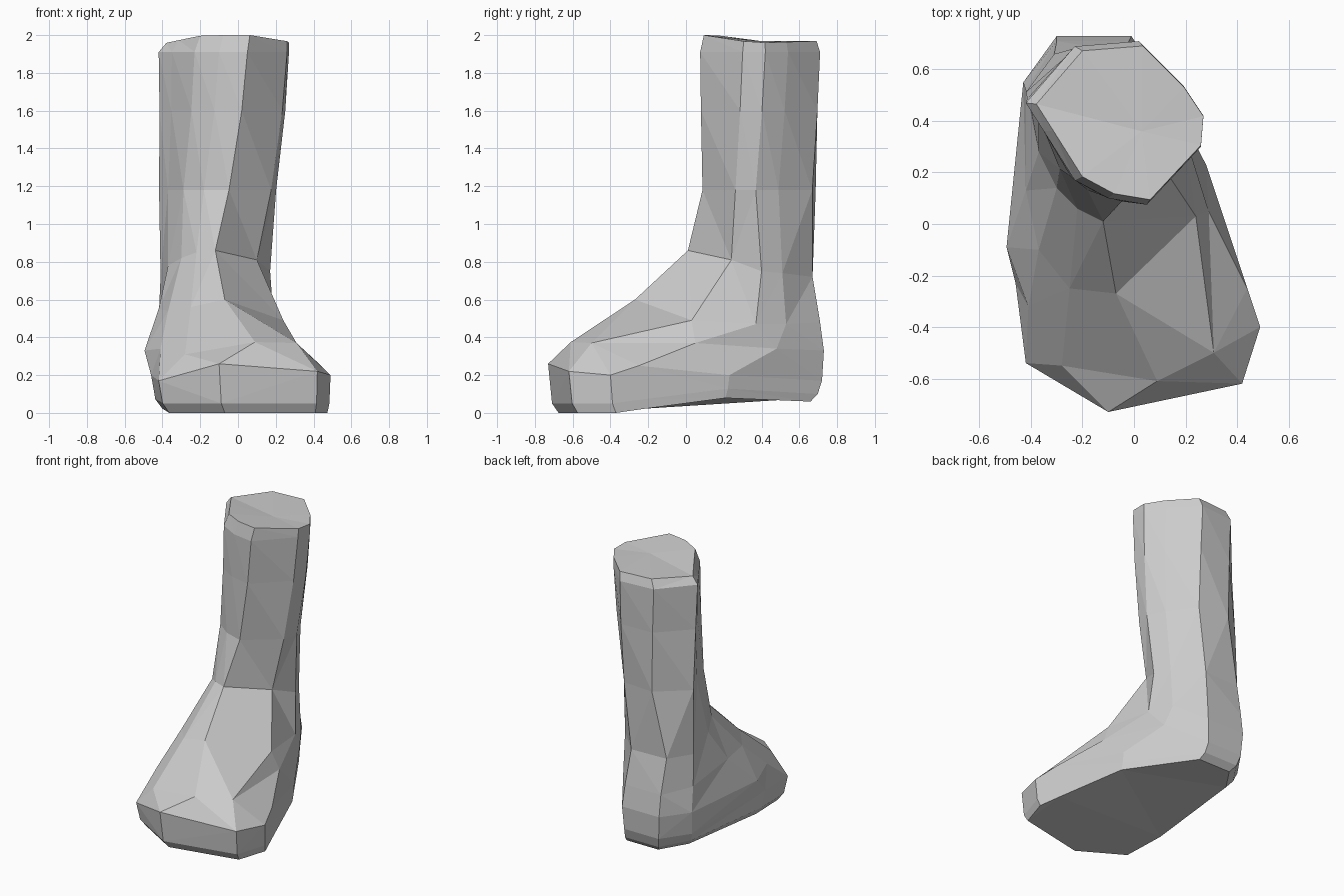
import bpy, bmesh
from math import radians
from mathutils import Vector, Matrix

if "Cube" in bpy.data.objects:
    bpy.data.objects.remove(bpy.data.objects["Cube"])

# Ten-sided sections, counter-clockwise from the back
leg_profile = [(-.23, .69), (.02, .71), (.19, .54), (.27, .42), (.26, .30),
               (.05, .075), (-.10, .10), (-.23, .17), (-.35, .36), (-.42, .47)]
ankle = [(-.31, .66, .72), (-.04, .67, .72), (.12, .51, .74), (.17, .40, .75), (.10, .24, .81),
         (-.12, .01, .86), (-.22, .06, .85), (-.30, .14, .82), (-.37, .28, .78), (-.41, .50, .72)]
instep = [(-.30, .71, .48), (-.02, .71, .48), (.12, .53, .47), (.19, .37, .47), (.24, .03, .49),
          (-.07, -.27, .60), (-.25, -.25, .56), (-.37, -.10, .54), (-.42, .13, .55), (-.42, .52, .50)]
toe_top = [(-.30, .73, .33), (-.01, .73, .33), (.15, .48, .34), (.29, .05, .37), (.31, -.50, .37),
           (.09, -.61, .375), (-.28, -.55, .31), (-.41, -.32, .34), (-.495, -.09, .33), (-.43, .55, .33)]
foot_side = [(-.29, .72, .17), (-.02, .72, .17), (.28, .23, .20), (.44, -.25, .25), (.49, -.40, .20),
             (.42, -.62, .22), (-.10, -.73, .26), (-.42, -.54, .17), (-.46, -.23, .20), (-.42, .53, .17)]


def leg_ring(z, turn, scale, shift):
    """Leg section turned and scaled about the leg axis."""
    axis = Vector((-.07, .40))
    rot = Matrix.Rotation(radians(turn), 2)
    ring = []
    for p in leg_profile:
        q = axis + rot @ ((Vector(p) - axis) * scale)
        ring.append(Vector((q.x + shift, q.y, z)))
    return ring


def sole_ring(scale, toe_z, arch_z, heel_z):
    """Foot outline drawn in and dropped onto the raised arch and heel line."""
    cx, cy = .28, -.04
    ring = []
    for x, y, z in foot_side:
        if y < .2:
            h = toe_z + (arch_z - toe_z) * max(0, (y + .4) / .6)
        else:
            h = arch_z + (heel_z - arch_z) * (y - .2) / .52
        ring.append(Vector((cx + (x - cx) * scale, cy + (y - cy) * scale, h)))
    return ring


# Rim sits slightly inside the leg, dipping on both sides and to the back
rim = leg_ring(2, 0, .94, .02)
for v in rim:
    v.z -= .055 * max(0, v.y - .12) + .13 * max(0, abs(v.x + .06) - .15)
rings = [rim,
         leg_ring(1.91, 0, 1, 0),
         leg_ring(1.6, -3, .97, -.01),
         leg_ring(1.18, -9, .92, -.04),
         ankle, instep, toe_top, foot_side,
         sole_ring(.97, .05, .13, .10),
         sole_ring(.92, 0, .08, .06)]

# Skin the sections into one closed surface
bm = bmesh.new()
loops = [[bm.verts.new(p) for p in ring] for ring in rings]
n = len(leg_profile)
for a, b in zip(loops, loops[1:]):
    for i in range(n):
        j = (i + 1) % n
        bm.faces.new((a[i], b[i], b[j], a[j]))

# Cap the top with a shallow dent, and close the sole
dent = bm.verts.new((.03, .36, 1.97))
for i in range(n):
    bm.faces.new((dent, loops[0][i], loops[0][(i + 1) % n]))
bm.faces.new(loops[-1][::-1])
bmesh.ops.triangulate(bm, faces=bm.faces[:])
bmesh.ops.recalc_face_normals(bm, faces=bm.faces[:])

mesh = bpy.data.meshes.new("lower_leg_and_foot")
bm.to_mesh(mesh)
bm.free()
bpy.context.collection.objects.link(bpy.data.objects.new("lower_leg_and_foot", mesh))
